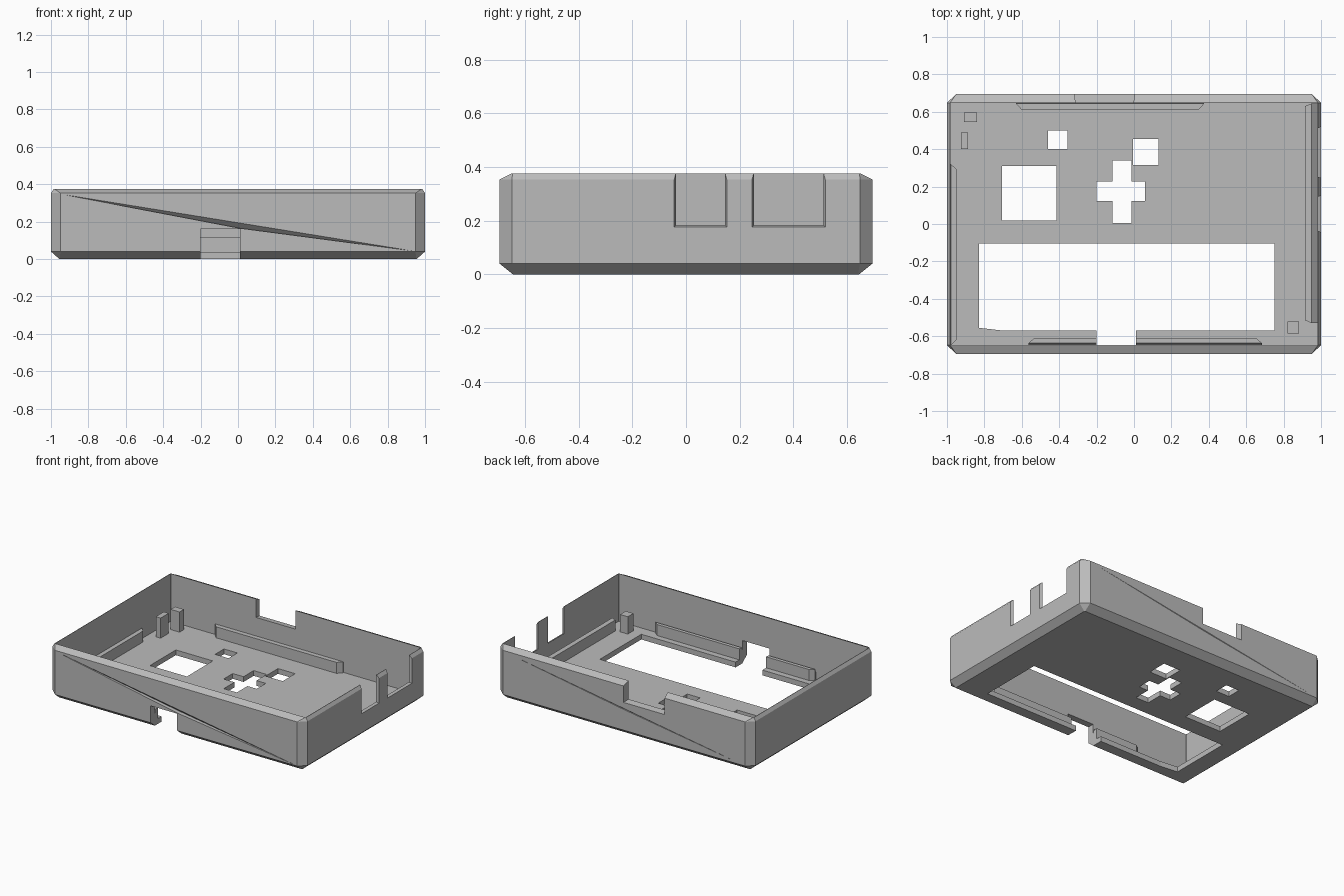
import bpy, bmesh

cube = bpy.data.objects.get("Cube")
if cube:
    bpy.data.objects.remove(cube, do_unlink=True)

grey = bpy.data.materials.new("plain grey")
grey.use_nodes = True
COLOUR = (0.5, 0.5, 0.5, 1)
grey.diffuse_color = COLOUR
grey.node_tree.nodes["Principled BSDF"].inputs["Base Color"].default_value = COLOUR

W, D, H = 1.0, 0.695, 0.375      # outer half width, half depth, height
IX, IY, FLOOR = 0.982, 0.648, 0.037


def finish(name, bm):
    bmesh.ops.recalc_face_normals(bm, faces=bm.faces)
    mesh = bpy.data.meshes.new(name)
    bm.to_mesh(mesh)
    bm.free()
    mesh.materials.append(grey)
    obj = bpy.data.objects.new(name, mesh)
    bpy.context.scene.collection.objects.link(obj)
    return obj


def hull(name, points):
    bm = bmesh.new()
    for p in points:
        bm.verts.new(p)
    bmesh.ops.convex_hull(bm, input=bm.verts[:])
    bmesh.ops.dissolve_limit(bm, angle_limit=0.001, verts=bm.verts[:], edges=bm.edges[:])
    return finish(name, bm)


def prism(name, outline, z0, z1):
    return hull(name, [(x, y, z) for x, y in outline for z in (z0, z1)])


def box(name, x0, x1, y0, y1, z0, z1):
    return prism(name, [(x0, y0), (x1, y0), (x1, y1), (x0, y1)], z0, z1)


def ring(bm, x, y, z, cx, cy):
    """Rectangle with cut corners."""
    pts = [(x, y - cy), (x - cx, y), (cx - x, y), (-x, y - cy),
           (-x, cy - y), (cx - x, -y), (x - cx, -y), (x, cy - y)]
    return [bm.verts.new((px, py, z)) for px, py in pts]


# Tray: outer skin, sharp rim, inner walls, floor
bm = bmesh.new()
rings = [ring(bm, 0.955, 0.645, 0, 0.004, 0.004),
         ring(bm, W, D, 0.04, 0.05, 0.047),
         ring(bm, W, D, 0.353, 0.05, 0.047),
         ring(bm, IX + 0.003, IY + 0.003, H, 0.004, 0.004),
         ring(bm, IX, IY, H, 0.004, 0.004),
         ring(bm, IX, IY, FLOOR, 0.004, 0.004)]
for a, b in zip(rings, rings[1:]):
    for i in range(8):
        j = (i + 1) % 8
        bm.faces.new((a[i], a[j], b[j], b[i]))
bm.faces.new(rings[0])
bm.faces.new(rings[-1])
tray = finish("tray_shell", bm)

# Floor openings
cutters = [
    prism("screen_window", [(-0.83, -0.105), (0.75, -0.105), (0.75, -0.57),
                            (-0.70, -0.57), (-0.83, -0.555)], -0.1, 0.1),
    box("speaker_hole", -0.705, -0.415, 0.02, 0.31, -0.1, 0.1),
    box("small_hole", -0.46, -0.355, 0.4, 0.5, -0.1, 0.1),
    box("button_hole", -0.005, 0.13, 0.315, 0.455, -0.1, 0.1),
    box("cross_upright", -0.115, -0.013, 0.005, 0.34, -0.1, 0.1),
    box("cross_bar", -0.2, 0.06, 0.124, 0.226, -0.1, 0.1),
    box("front_notch", -0.2, 0.01, -0.8, -0.55, -0.1, 0.16),
]

# Right wall slots, splayed outwards
for y0, y1 in ((-0.02, 0.128), (0.27, 0.495)):
    pts = []
    for x, s in ((0.94, 0), (IX, 0), (W + 0.01, 0.028)):
        pts += [(x, y, z) for y in (y0 - s, y1 + s) for z in (0.2 - s, 0.5)]
    cutters.append(hull("right_slot", pts))

# Back wall notch, slightly splayed
pts = []
for y, s in ((0.6, 0), (D + 0.01, 0.015)):
    pts += [(x, y, z) for x in (-0.305 - s, -0.01 + s) for z in (0.25 - s, 0.5)]
cutters.append(hull("back_notch", pts))

# Thin diagonal creases on front and back
for s, depth, drop in ((1, 0.03, 0.165), (-1, 0.008, 0.185)):
    y = -s * (D + 0.0005)
    cutters.append(hull("wall_crease", [
        (-0.95 * s, y, 0.348), (0.945 * s, y, 0.042),
        (0.01 * s, y, drop), (0.01 * s, y + s * depth, drop)]))

bpy.context.view_layer.objects.active = tray
for c in cutters:
    m = tray.modifiers.new("cut", "BOOLEAN")
    m.operation = "DIFFERENCE"
    m.solver = "EXACT"
    m.object = c
    bpy.ops.object.modifier_apply(modifier=m.name)
    bpy.data.objects.remove(c, do_unlink=True)


# Rails: vertical inside, flat top, sloping down to the wall
def rail(name, place, start, end, wall, ridge, inner, taper0=0.03, taper1=0.03):
    pts = []
    for t, k0, k1 in ((wall, 0, 0), (ridge, 0, 0), (inner, taper0, taper1)):
        top = 0.085 if t == wall else 0.115
        for u in (start + k0, end - k1):
            pts += [place(u, t, FLOOR - 0.005), place(u, t, top)]
    return hull(name, pts)


def along_x(u, t, z):
    return (u, t, z)


def along_y(u, t, z):
    return (t, u, z)


rail("back_rail", along_x, -0.63, 0.375, 0.65, 0.643, 0.61)
rail("front_rail_a", along_x, -0.565, -0.2, -0.65, -0.637, -0.612, 0.03, 0)
rail("front_rail_b", along_x, 0.01, 0.685, -0.65, -0.637, -0.612, 0, 0.03)
rail("left_side_rail", along_y, -0.648, 0.32, -0.985, -0.978, -0.947)
rail("right_side_rail", along_y, -0.53, 0.645, 0.985, 0.95, 0.915, 0.015, 0.015)

# Standing posts
box("corner_post_a", -0.91, -0.84, 0.545, 0.595, FLOOR - 0.005, 0.18)
box("corner_post_b", -0.925, -0.887, 0.4, 0.49, FLOOR - 0.005, 0.18)
box("front_post", 0.822, 0.882, -0.585, -0.522, FLOOR - 0.005, 0.16)
